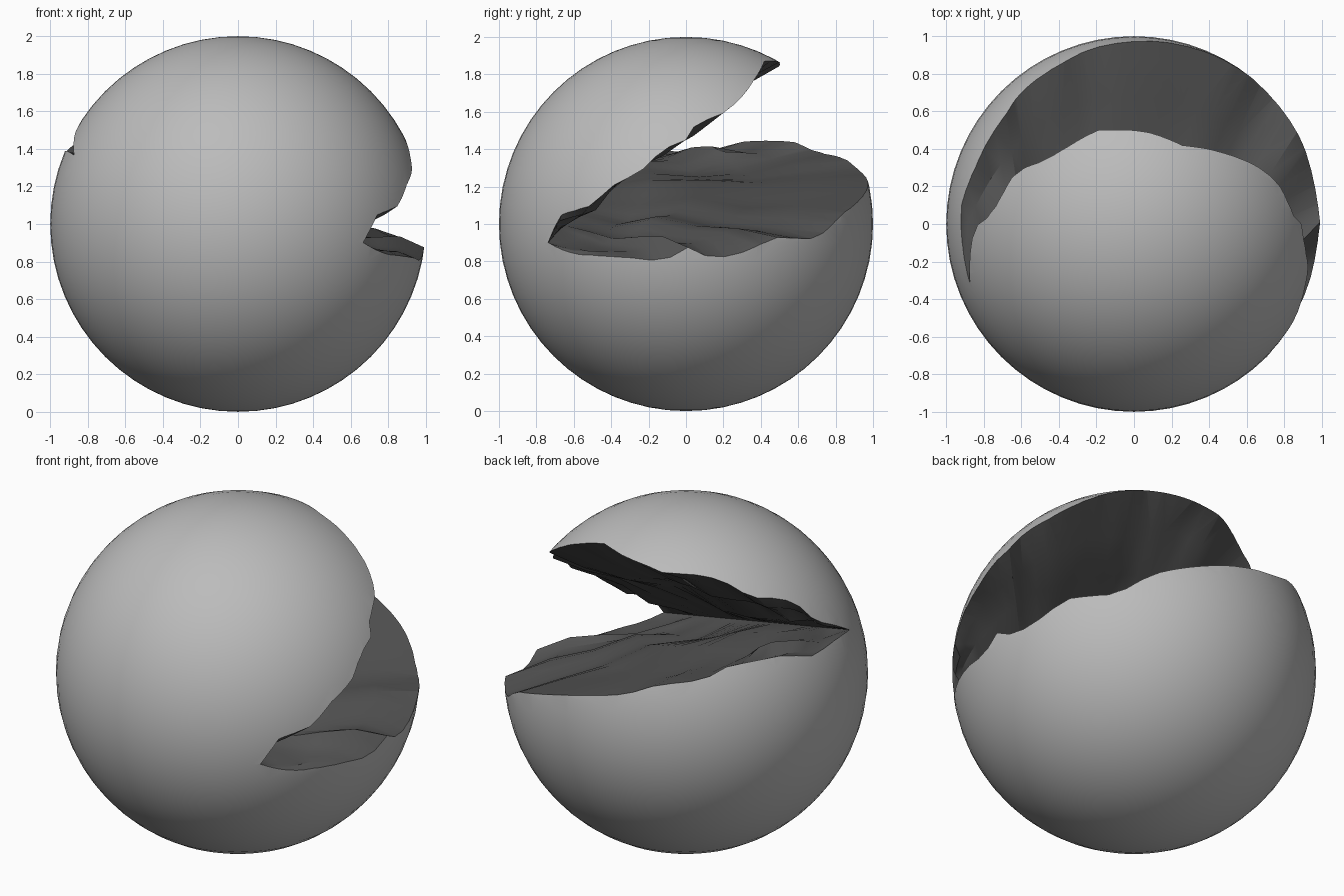
import bpy, bmesh, random
from math import sqrt
from mathutils import Vector

if "Cube" in bpy.data.objects:
    bpy.data.objects.remove(bpy.data.objects["Cube"])

random.seed(4)
C = Vector((0, 0, 1))
A = Vector((.67, -.74, .9))      # front right end of the crack hinge
B = Vector((-.88, -.32, 1.37))   # left end of the crack hinge


def material(name, grey):
    m = bpy.data.materials.new(name)
    m.diffuse_color = (grey, grey, grey, 1)
    m.use_nodes = True
    m.node_tree.nodes["Principled BSDF"].inputs["Base Color"].default_value = m.diffuse_color
    return m


def on_sphere_yz(side, pts):
    return [Vector((side * sqrt(max(0, 1 - y * y - (z - 1) ** 2)), y, z)) for y, z in pts]


def on_sphere_xy(pts):
    return [Vector((x, y, 1 + sqrt(max(0, 1 - x * x - y * y)))) for x, y in pts]


def resample(pts, n):
    pts = [C + (p - C).normalized() for p in pts]
    acc = [0]
    for a, b in zip(pts, pts[1:]):
        acc.append(acc[-1] + (b - a).length)
    out, k = [], 0
    for i in range(n):
        d = acc[-1] * i / (n - 1)
        while k < len(pts) - 2 and acc[k + 1] < d:
            k += 1
        f = (d - acc[k]) / (acc[k + 1] - acc[k])
        out.append(C + (pts[k].lerp(pts[k + 1], f) - C).normalized())
    return out


# Ragged rims of the lower and upper fracture surfaces, from A round the back to B
lower = [A] + on_sphere_yz(1, [(-.62, .84), (-.46, .83), (-.3, .82), (-.12, .8), (.02, .88),
                               (.14, .81), (.35, .86), (.46, .93), (.7, .92), (.83, 1.05), (.97, 1.19)])
lower += on_sphere_yz(-1, [(.93, 1.28), (.85, 1.35), (.7, 1.38), (.58, 1.44), (.3, 1.44),
                           (.1, 1.38), (-.15, 1.39)]) + [B]
upper = [A] + on_sphere_yz(1, [(-.67, 1.05), (-.5, 1.1), (-.4, 1.2), (-.24, 1.28), (-.12, 1.4), (0, 1.45),
                               (.05, 1.53), (.22, 1.6), (.32, 1.7)])
upper += on_sphere_xy([(.4, .4), (.25, .42), (.12, .48), (0, .5), (-.2, .5), (-.4, .38), (-.5, .33),
                       (-.63, .28), (-.7, .16), (-.76, .05), (-.85, -.02)]) + [B]

N, ROWS, STEP = 41, 5, 4
lower, upper = resample(lower, N), resample(upper, N)
A, B = lower[0], lower[-1]

# Wedge cutter: hinge line -> two rough faces -> outside the ball
bm = bmesh.new()
tipA, tipB = [bm.verts.new(C + (p - C) * 1.25) for p in (A, B)]
endA, endB = bm.verts.new(A), bm.verts.new(B)
hinge = [endA] + [bm.verts.new(A.lerp(B, i / (N - 1))) for i in range(1, N - 1)] + [endB]


def rough_face(rim):
    rows = [hinge]
    for r in range(1, ROWS + 1):
        t = r / ROWS
        row = [endA]
        bumps = [random.uniform(-.045, .045) for _ in range(N // STEP + 2)]  # broad plates
        for i in range(1, N - 1):
            p = hinge[i].co.lerp(rim[i], t)
            if r < ROWS:
                e = min(1, 5 * i / N, 5 * (N - 1 - i) / N)
                k, f = i // STEP, i % STEP / STEP
                p.z += (bumps[k] * (1 - f) + bumps[k + 1] * f) * e
            row.append(bm.verts.new(p))
        rows.append(row + [endB])
    rows.append([tipA] + [bm.verts.new(C + (p - C) * 1.25) for p in rim[1:-1]] + [tipB])
    return rows


def skin(rows):
    for a, b in zip(rows, rows[1:]):
        for i in range(N - 1):
            vs = []
            for v in (a[i], a[i + 1], b[i + 1], b[i]):
                if v not in vs:
                    vs.append(v)
            if len(vs) > 2:
                bm.faces.new(vs)


floor, roof = rough_face(lower), rough_face(upper)
skin(floor)
skin(roof)
skin([floor[-1], roof[-1]])
bmesh.ops.triangulate(bm, faces=bm.faces[:])
bmesh.ops.recalc_face_normals(bm, faces=bm.faces[:])
mesh = bpy.data.meshes.new("crack_cutter")
bm.to_mesh(mesh)
bm.free()
mesh.materials.append(material("dark_inside", .09))
cutter = bpy.data.objects.new("crack_cutter", mesh)
bpy.context.collection.objects.link(cutter)

# Smooth ball with the crack cut out of it
bpy.ops.mesh.primitive_uv_sphere_add(segments=64, ring_count=32, radius=1, location=C)
ball = bpy.context.object
ball.name = "cracked_ball"
ball.data.materials.append(material("grey_outside", .5))
cut = ball.modifiers.new("crack", 'BOOLEAN')
cut.operation, cut.solver, cut.object = 'DIFFERENCE', 'EXACT', cutter
cut.material_mode = 'TRANSFER'   # crack faces keep the dark material
bpy.ops.object.modifier_apply(modifier=cut.name)
bpy.data.objects.remove(cutter)
bpy.ops.object.shade_smooth_by_angle(angle=0.5)
